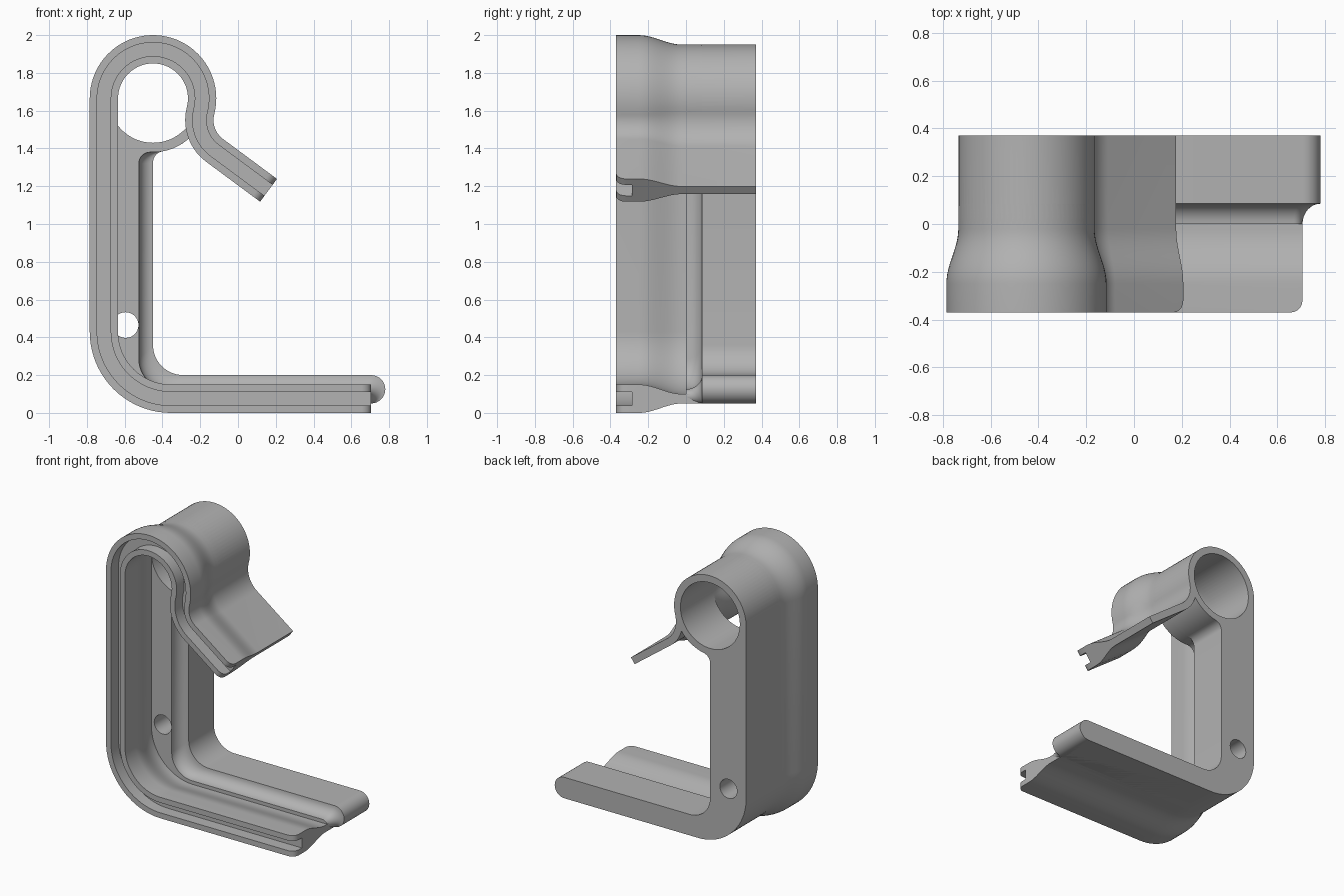
import bpy, bmesh
from math import sin, cos, pi, radians, sqrt, atan2, degrees
from mathutils import Vector

if "Cube" in bpy.data.objects:
    bpy.data.objects.remove(bpy.data.objects["Cube"])

grey = bpy.data.materials.new("plain grey")
grey.use_nodes = True
grey.diffuse_color = (0.45, 0.45, 0.45, 1)
grey.node_tree.nodes["Principled BSDF"].inputs["Base Color"].default_value = (0.45, 0.45, 0.45, 1)

RING = Vector((-0.45, 1.665))     # clip ring centre (x, z)
CORNER = Vector((-0.355, 0.43))   # lower bend centre
FRONT, BACK = -0.37, 0.37
FLOOR_END = 0.705


def polar(angle):
    return Vector((cos(radians(angle)), sin(radians(angle))))


def arc(centre, radius, start, end, count):
    return [centre + radius * polar(start + (end - start) * i / count) for i in range(count + 1)]


def loft(name, loops):
    """Skin a list of equal closed loops and cap both ends."""
    bm = bmesh.new()
    rows = [[bm.verts.new(p) for p in loop] for loop in loops]
    n = len(rows[0])
    for a, b in zip(rows, rows[1:]):
        for i in range(n):
            j = (i + 1) % n
            bm.faces.new((a[i], a[j], b[j], b[i]))
    bm.faces.new(rows[0][::-1])
    bm.faces.new(rows[-1])
    bmesh.ops.recalc_face_normals(bm, faces=bm.faces)
    mesh = bpy.data.meshes.new(name)
    bm.to_mesh(mesh)
    bm.free()
    mesh.materials.append(grey)
    obj = bpy.data.objects.new(name, mesh)
    bpy.context.scene.collection.objects.link(obj)
    return obj


def smooth(obj):
    bpy.ops.object.select_all(action='DESELECT')
    obj.select_set(True)
    bpy.context.view_layer.objects.active = obj
    bpy.ops.object.shade_smooth_by_angle(angle=radians(30))


# Band path: (centre point, outward normal, distance from the nearer end)
NECK_X, NECK_Z = -0.005, 1.55
neck = Vector((NECK_X, NECK_Z))
to_neck = neck - RING
neck_r = to_neck.length - 0.26
turn = degrees(atan2(to_neck.y, to_neck.x))
ARM = 233.5
ends = [0, 0.003, 0.01, 0.02, 0.035, 0.05]
arm_start = neck + neck_r * polar(ARM)
arm_tip = arm_start + 0.355 * polar(ARM + 90)
path = [(arm_tip - d * polar(ARM + 90), -polar(ARM), d) for d in ends]
for i in range(15):
    a = polar(ARM + (180 + turn - ARM) * i / 14)
    path.append((neck + neck_r * a, -a, 1))
for i in range(1, 41):
    a = polar(turn + (180 - turn) * i / 40)
    path.append((RING + 0.26 * a, a, 1))
for i in range(21):
    a = polar(180 + 90 * i / 20)
    path.append((CORNER + 0.355 * a, a, 1))
for d in reversed(ends):
    path.append((Vector((FLOOR_END - d, 0.075)), Vector((0, -1)), d))

# Band section: grooved thick front lip easing into a thin back sheet
flank = [(FRONT, 0.075)]
for i in range(13):
    t = i / 12
    flank.append((-0.25 + 0.23 * t, 0.05 + 0.025 * cos(pi * t)))
flank.append((BACK, 0.025))
groove = [(FRONT, -0.036), (-0.285, -0.036), (-0.285, 0.036), (FRONT, 0.036)]
section = flank + [(y, -n) for y, n in reversed(flank)] + groove

loops = []
for p, normal, d in path:
    r = 0.05
    limit = FRONT + (r - sqrt(r * r - (r - d) ** 2) if d < r else 0)
    loop = []
    for y, n in section:
        q = p + normal * n
        loop.append((q.x, max(y, limit), q.y))
    loops.append(loop)
smooth(loft("grooved_band", loops))


# Backing plate: ring, leg and floor in one outline, d insets the inner edge
def plate_outline(d):
    r, top = 0.06, 0.2 - d
    inner = -0.45 - d
    fx = inner + r
    fz = RING.y - sqrt((0.285 + r) ** 2 - (fx - RING.x) ** 2)
    toward = degrees(atan2(RING.y - fz, RING.x - fx))
    pts = arc(RING, 0.285, 180, toward - 180, 56)
    pts += arc(Vector((fx, fz)), r, toward, 180, 8)
    pts += arc(Vector((inner + 0.16, top + 0.16)), 0.16, 180, 270, 12)
    half = (top - 0.05) / 2
    pts += arc(Vector((0.78 - d - half, 0.05 + half)), half, 90, -90, 16)
    pts += arc(CORNER, 0.38, 270, 180, 20)
    return pts


def plate_loop(y, d):
    return [(p.x, y, p.y) for p in plate_outline(d)]


cove = [(0.085 * sin(t), 0.075 * cos(t)) for t in [pi / 2 * i / 8 for i in range(9)]]
plate = loft("back_plate", [plate_loop(y, d) for y, d in cove] + [plate_loop(BACK, 0)])


# Round openings: ring bore and screw hole
def bore(obj, centre, radius, sides):
    circle = arc(centre, radius, 0, 360, sides)[:-1]
    cutter = loft("bore_cutter", [[(p.x, y, p.y) for p in circle] for y in (-0.2, 0.6)])
    cutter.hide_render = True
    mod = obj.modifiers.new("bore", 'BOOLEAN')
    mod.operation, mod.solver, mod.object = 'DIFFERENCE', 'EXACT', cutter
    bpy.context.view_layer.objects.active = obj
    bpy.ops.object.modifier_apply(modifier=mod.name)
    bpy.data.objects.remove(cutter)


bore(plate, RING, 0.235, 64)
bore(plate, Vector((-0.595, 0.465)), 0.068, 32)
smooth(plate)
